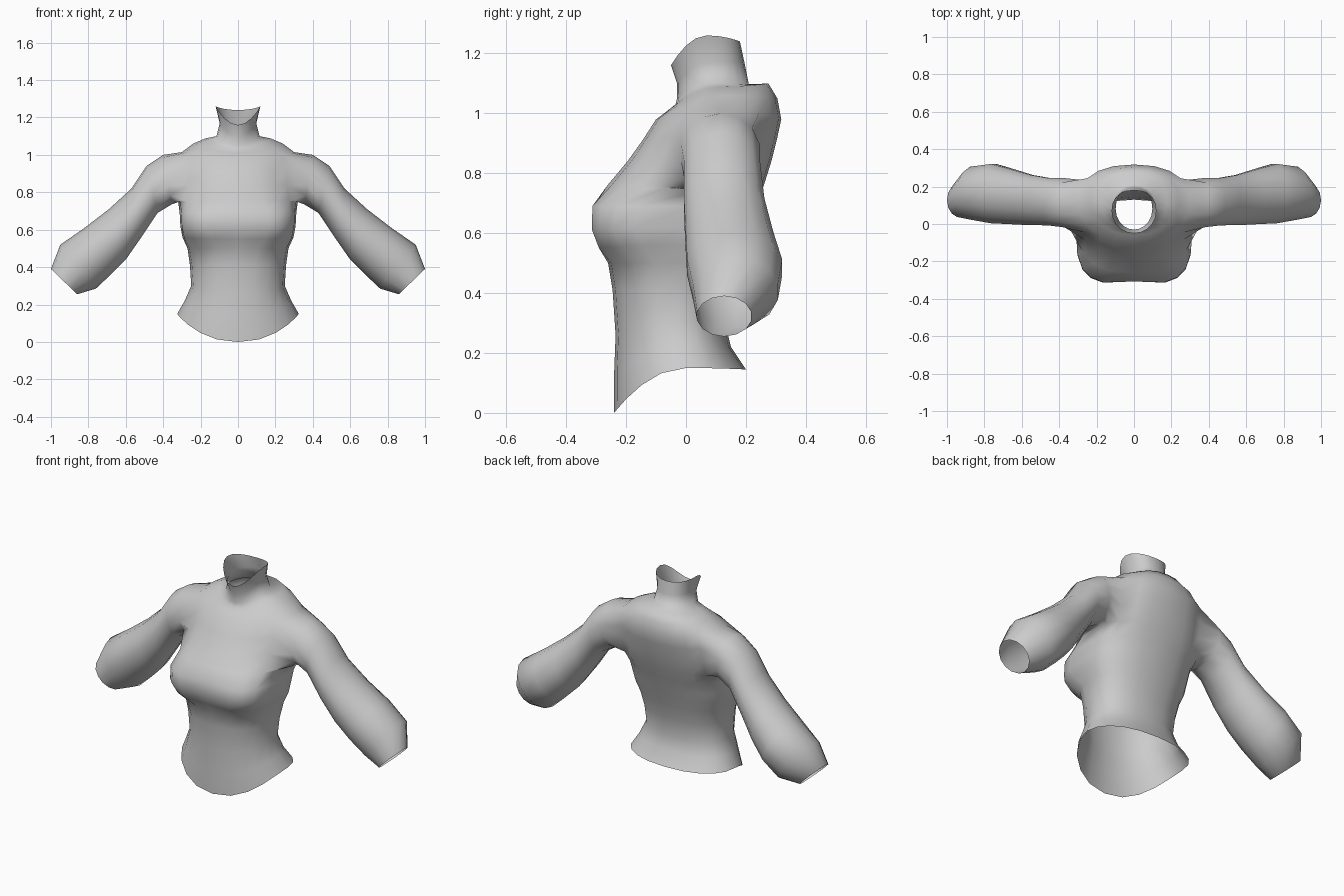
import bpy, bmesh, math
from mathutils import Vector

N = 20  # columns around the body; 0 = front centre, 5 = right side, 10 = back centre

# Body rings: z front, z side, z back, half width, y front, y back, y centre, front squareness
BODY = [
    (0.00, 0.15, 0.145, 0.325, -0.24, 0.20, 0.00, 2.2),    # hem
    (0.13, 0.22, 0.22, 0.285, -0.24, 0.15, -0.02, 2.2),
    (0.26, 0.30, 0.30, 0.250, -0.235, 0.13, -0.03, 2.2),   # waist
    (0.41, 0.41, 0.41, 0.257, -0.245, 0.145, -0.02, 2.3),
    (0.50, 0.50, 0.50, 0.270, -0.26, 0.17, 0.00, 2.5),
    (0.55, 0.56, 0.56, 0.297, -0.30, 0.19, 0.00, 3.2),
    (0.61, 0.62, 0.62, 0.308, -0.322, 0.21, 0.00, 3.8),    # bust
    (0.69, 0.69, 0.69, 0.312, -0.322, 0.235, 0.02, 3.6),
    (0.76, 0.75, 0.76, 0.320, -0.262, 0.26, 0.08, 2.7),    # underarm
    (0.84, 0.84, 0.84, 0.315, -0.195, 0.285, 0.10, 2.3),
    (0.91, 0.93, 0.92, 0.312, -0.145, 0.305, 0.11, 2.2),
    (0.98, 1.015, 0.98, 0.300, -0.10, 0.318, 0.12, 2.1),   # shoulder
    (1.01, 1.06, 1.05, 0.240, -0.06, 0.305, 0.12, 2.0),
    (1.03, 1.088, 1.10, 0.175, -0.035, 0.275, 0.11, 2.0),
    (1.05, 1.10, 1.095, 0.115, -0.03, 0.21, 0.09, 2.0),    # neck base
    (1.10, 1.17, 1.17, 0.098, -0.03, 0.195, 0.08, 2.0),
    (1.16, 1.26, 1.24, 0.120, -0.05, 0.18, 0.07, 2.0),     # collar rim
]

# Sleeve rings: top x, top z, bottom x, bottom z, y front, y back
SLEEVE = [
    (0.40, 1.00, 0.355, 0.735, -0.02, 0.25),
    (0.49, 0.94, 0.43, 0.69, -0.01, 0.25),
    (0.57, 0.82, 0.52, 0.555, -0.01, 0.265),
    (0.69, 0.71, 0.60, 0.44, -0.005, 0.295),
    (0.82, 0.61, 0.68, 0.36, 0.00, 0.325),
    (0.95, 0.52, 0.76, 0.285, 0.02, 0.31),
    (1.00, 0.39, 0.86, 0.255, 0.035, 0.22),                # cuff
]


def power(v, n):
    return math.copysign(abs(v) ** (2 / n), v)


def body_ring(bm, spec):
    zf, zs, zb, w, yf, yb, yc, nf = spec
    ring = []
    for i in range(N):
        a = 2 * math.pi * i / N
        s, c = math.sin(a), math.cos(a)
        front = c > 0
        n = nf if front else 2.3
        t = abs(power(c, n))
        y = yc + ((yf if front else yb) - yc) * t
        z = zs + ((zf if front else zb) - zs) * t * t
        if front and nf > 3 and i == 0:
            y += 0.015                                     # dip between the bust
        ring.append(bm.verts.new((w * power(s, n), y, z)))
    return ring


def bridge(bm, a, b, skip=()):
    n = len(a)
    for i in range(n):
        if i not in skip:
            j = (i + 1) % n
            bm.faces.new((a[i], a[j], b[j], b[i]))


bm = bmesh.new()

# Torso and collar, leaving the armholes open
rings = [body_ring(bm, spec) for spec in BODY]
armhole_cols = (3, 4, 5, 6, 13, 14, 15, 16)
for r in range(len(rings) - 1):
    bridge(bm, rings[r], rings[r + 1], armhole_cols if 8 <= r <= 10 else ())

# Sleeves grown out of the armhole edges
loop = [(8, 5), (8, 6), (8, 7), (9, 7), (10, 7), (11, 7), (11, 6), (11, 5),
        (11, 4), (11, 3), (10, 3), (9, 3), (8, 3), (8, 4)]
for side in (1, -1):
    prev = [rings[r][c if side > 0 else N - c] for r, c in loop]
    for tx, tz, bx, bz, yf, yb in SLEEVE:
        mid = Vector(((tx + bx) / 2, (yf + yb) / 2, (tz + bz) / 2))
        up = Vector(((tx - bx) / 2, 0, (tz - bz) / 2))
        ring = []
        for k in range(len(loop)):
            a = 2 * math.pi * k / len(loop)
            p = mid - up * math.cos(a) + Vector((0, (yb - yf) / 2 * math.sin(a), 0))
            ring.append(bm.verts.new((p.x * side, p.y, p.z)))
        bridge(bm, prev, ring)
        prev = ring

bmesh.ops.recalc_face_normals(bm, faces=bm.faces)
for f in bm.faces:
    f.smooth = True

mesh = bpy.data.meshes.new("blouse")
bm.to_mesh(mesh)
bm.free()
blouse = bpy.data.objects.new("blouse", mesh)
bpy.context.collection.objects.link(blouse)

# Plain grey cloth
cloth = bpy.data.materials.new("grey cloth")
cloth.diffuse_color = (0.6, 0.6, 0.6, 1)
mesh.materials.append(cloth)
